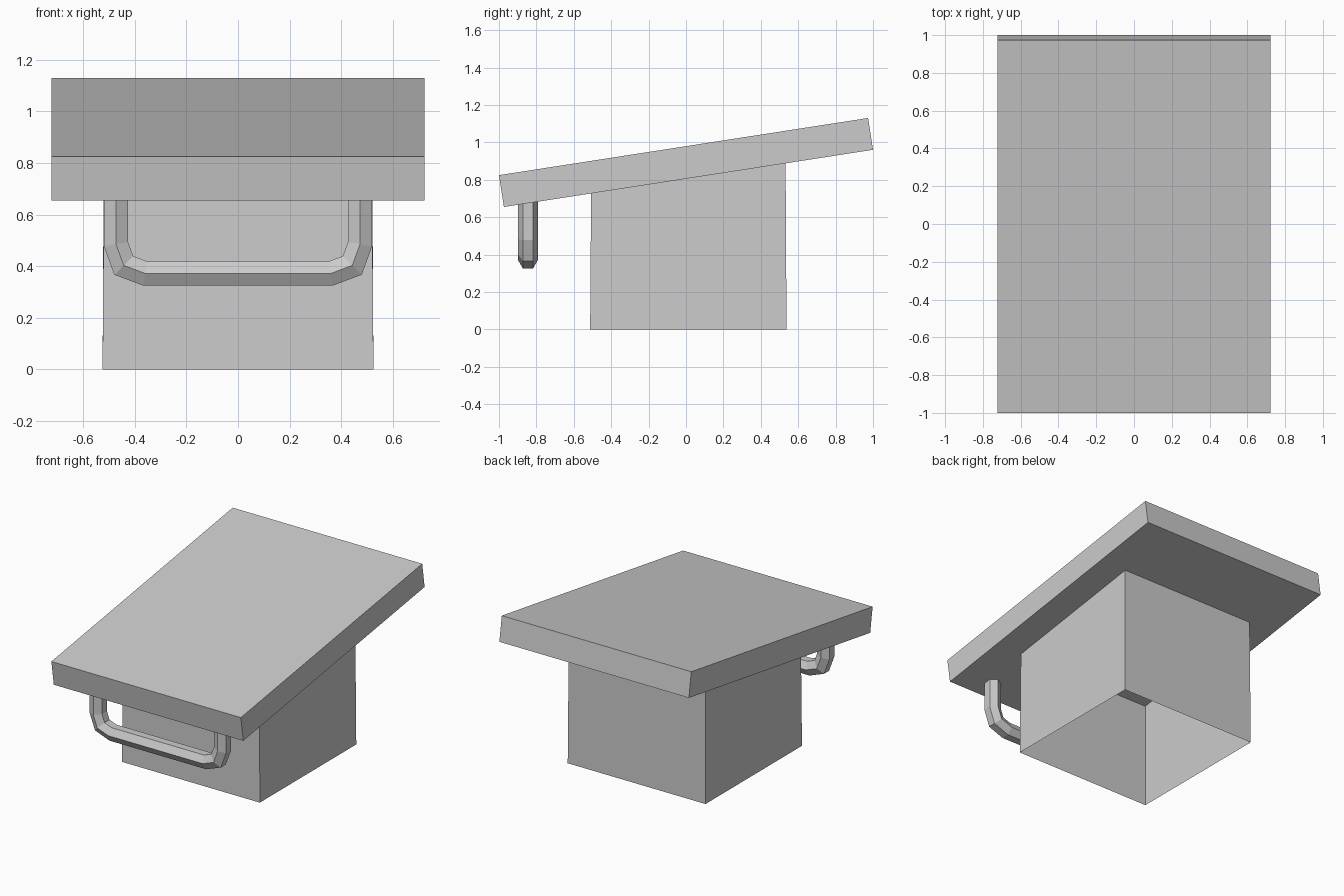
import bpy
import bmesh
from math import atan2, cos, sin, pi
from mathutils import Vector, Matrix

cube = bpy.data.objects.get("Cube")
if cube:
    bpy.data.objects.remove(cube, do_unlink=True)

grey = bpy.data.materials.new("plain grey")
grey.use_nodes = True
grey.diffuse_color = (0.6, 0.6, 0.6, 1)
grey.node_tree.nodes["Principled BSDF"].inputs["Base Color"].default_value = (0.6, 0.6, 0.6, 1)


def finish(bm, name):
    bmesh.ops.recalc_face_normals(bm, faces=bm.faces)
    mesh = bpy.data.meshes.new(name)
    bm.to_mesh(mesh)
    bm.free()
    mesh.materials.append(grey)
    obj = bpy.data.objects.new(name, mesh)
    bpy.context.collection.objects.link(obj)
    return obj


def bridge(bm, rings):
    for a, b in zip(rings, rings[1:]):
        n = len(a)
        for i in range(n):
            j = (i + 1) % n
            bm.faces.new((a[i], a[j], b[j], b[i]))


# Sloping top slab
tilt = atan2(0.305, 1.97)
centre_z = 0.8925
length, thickness = 1.997, 0.172

bm = bmesh.new()
bmesh.ops.create_cube(bm, size=1)
bmesh.ops.scale(bm, vec=(1.444, length, thickness), verts=bm.verts)
bmesh.ops.rotate(bm, matrix=Matrix.Rotation(tilt, 3, 'X'), verts=bm.verts)
bmesh.ops.translate(bm, vec=(0, 0, centre_z), verts=bm.verts)
finish(bm, "sloping_top")


def underside(y):
    return centre_z - thickness / 2 / cos(tilt) + y * sin(tilt) / cos(tilt)


# Hollow base: four thin walls, open below, meeting the slab's underside
bm = bmesh.new()
corners = [(-1, -1), (1, -1), (1, 1), (-1, 1)]
mid_y = 0.0125
low = [bm.verts.new((0.525 * x, mid_y + 0.525 * y, 0)) for x, y in corners]
high = []
for x, y in corners:
    wall_y = mid_y + 0.52 * y
    high.append(bm.verts.new((0.52 * x, wall_y, underside(wall_y))))
bridge(bm, [low, high])
finish(bm, "hollow_base")

# Six-sided bar handle, swept along a mirrored path with mitred bends
half = [(0.473, 0.72), (0.473, 0.485), (0.443, 0.403), (0.36, 0.372)]
path = [Vector((x, -0.845, z)) for x, z in half]
path += [Vector((-p.x, p.y, p.z)) for p in reversed(path)]
radius = 0.054

bm = bmesh.new()
rings = []
for i, p in enumerate(path):
    before = (p - path[i - 1]).normalized() if i else None
    after = (path[i + 1] - p).normalized() if i < len(path) - 1 else None
    d_in, d_out = before or after, after or before
    along = (d_in + d_out).normalized()
    side = along.cross(Vector((0, 1, 0))) / along.dot(d_in)
    ring = []
    for k in range(6):
        a = k * pi / 3
        ring.append(bm.verts.new(p + radius * (cos(a) * Vector((0, 1, 0)) + sin(a) * side)))
    rings.append(ring)
bridge(bm, rings)
bm.faces.new(rings[0])
bm.faces.new(rings[-1])
finish(bm, "front_handle")
